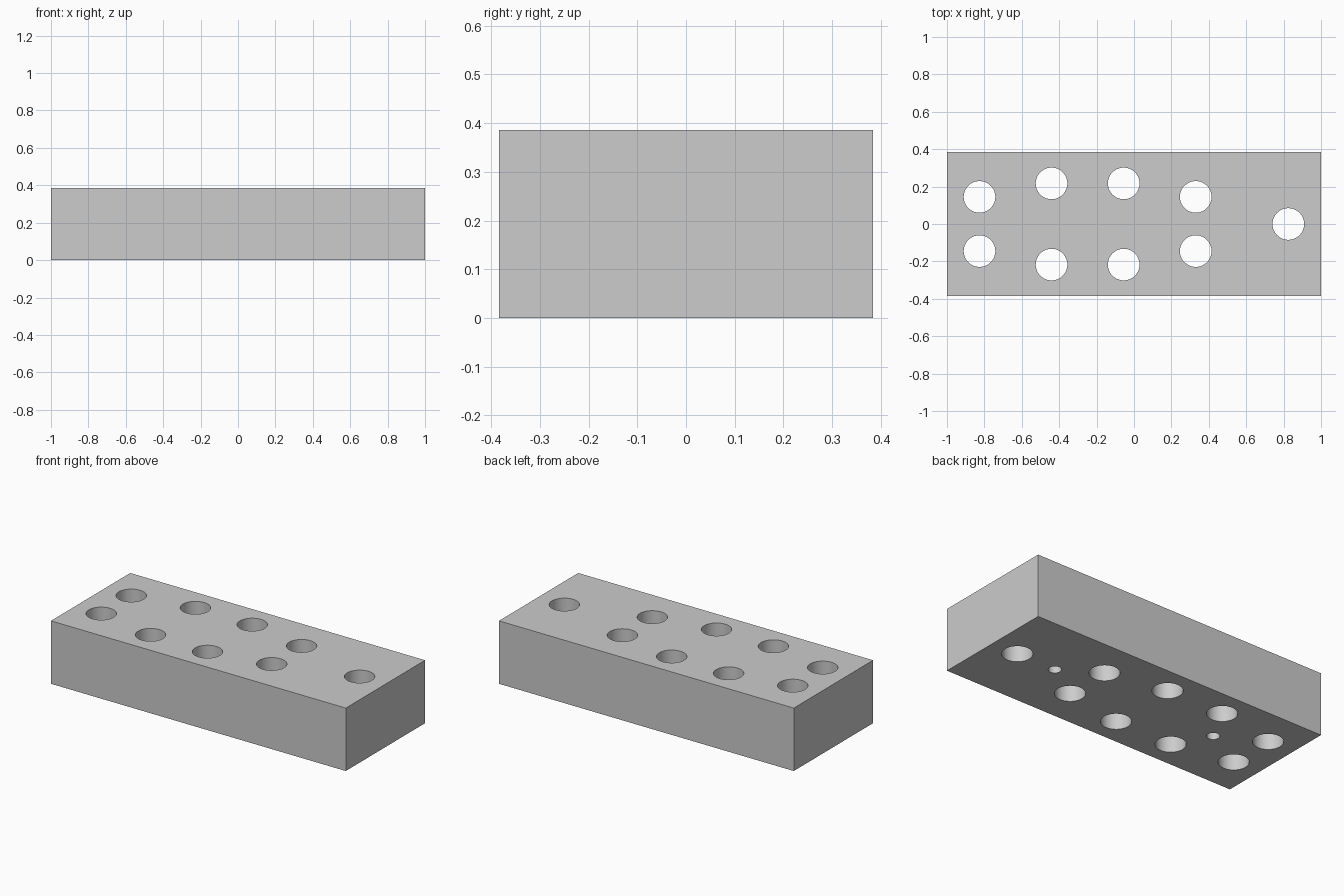
import bpy, bmesh, math
from mathutils import Matrix

if "Cube" in bpy.data.objects:
    bpy.data.objects.remove(bpy.data.objects["Cube"])

LENGTH, WIDTH, HEIGHT = 2.0, 0.768, 0.386
HOLE_R, PIN_R, PIN_DEPTH = 0.0845, 0.036, 0.19


def add_object(name, bm):
    mesh = bpy.data.meshes.new(name)
    bm.to_mesh(mesh)
    bm.free()
    obj = bpy.data.objects.new(name, mesh)
    bpy.context.collection.objects.link(obj)
    return obj


def add_cylinder(bm, x, y, z0, z1, radius):
    bmesh.ops.create_cone(bm, cap_ends=True, segments=64, radius1=radius,
                          radius2=radius, depth=z1 - z0,
                          matrix=Matrix.Translation((x, y, (z0 + z1) / 2)))


# Solid block
bm = bmesh.new()
bmesh.ops.create_cube(bm, size=1)
bmesh.ops.scale(bm, vec=(LENGTH, WIDTH, HEIGHT), verts=bm.verts)
bmesh.ops.translate(bm, vec=(0, 0, HEIGHT / 2), verts=bm.verts)
block = add_object("drilled_block", bm)

# Through holes: four mirrored pairs and one on the centre line
bm = bmesh.new()
for x, y in ((-0.826, 0.145), (-0.441, 0.217), (-0.055, 0.217), (0.33, 0.145)):
    for side in (-1, 1):
        add_cylinder(bm, x, side * y, -0.1, HEIGHT + 0.1, HOLE_R)
add_cylinder(bm, 0.825, 0, -0.1, HEIGHT + 0.1, HOLE_R)

# Small blind mounting holes in the underside
for x in (-0.56, 0.56):
    add_cylinder(bm, x, 0, -0.1, PIN_DEPTH, PIN_R)
cutter = add_object("hole_cutter", bm)
cutter.hide_render = True

# Drill the block
drill = block.modifiers.new("drill", 'BOOLEAN')
drill.operation = 'DIFFERENCE'
drill.solver = 'EXACT'
drill.object = cutter
bpy.context.view_layer.objects.active = block
block.select_set(True)
bpy.ops.object.modifier_apply(modifier=drill.name)
bpy.data.objects.remove(cutter)
bpy.ops.object.shade_smooth_by_angle(angle=math.radians(30))

# Plain grey finish
grey = bpy.data.materials.new("grey")
grey.diffuse_color = (0.604, 0.604, 0.604, 1)
grey.use_nodes = True
grey.node_tree.nodes["Principled BSDF"].inputs["Base Color"].default_value = grey.diffuse_color
block.data.materials.clear()
block.data.materials.append(grey)
